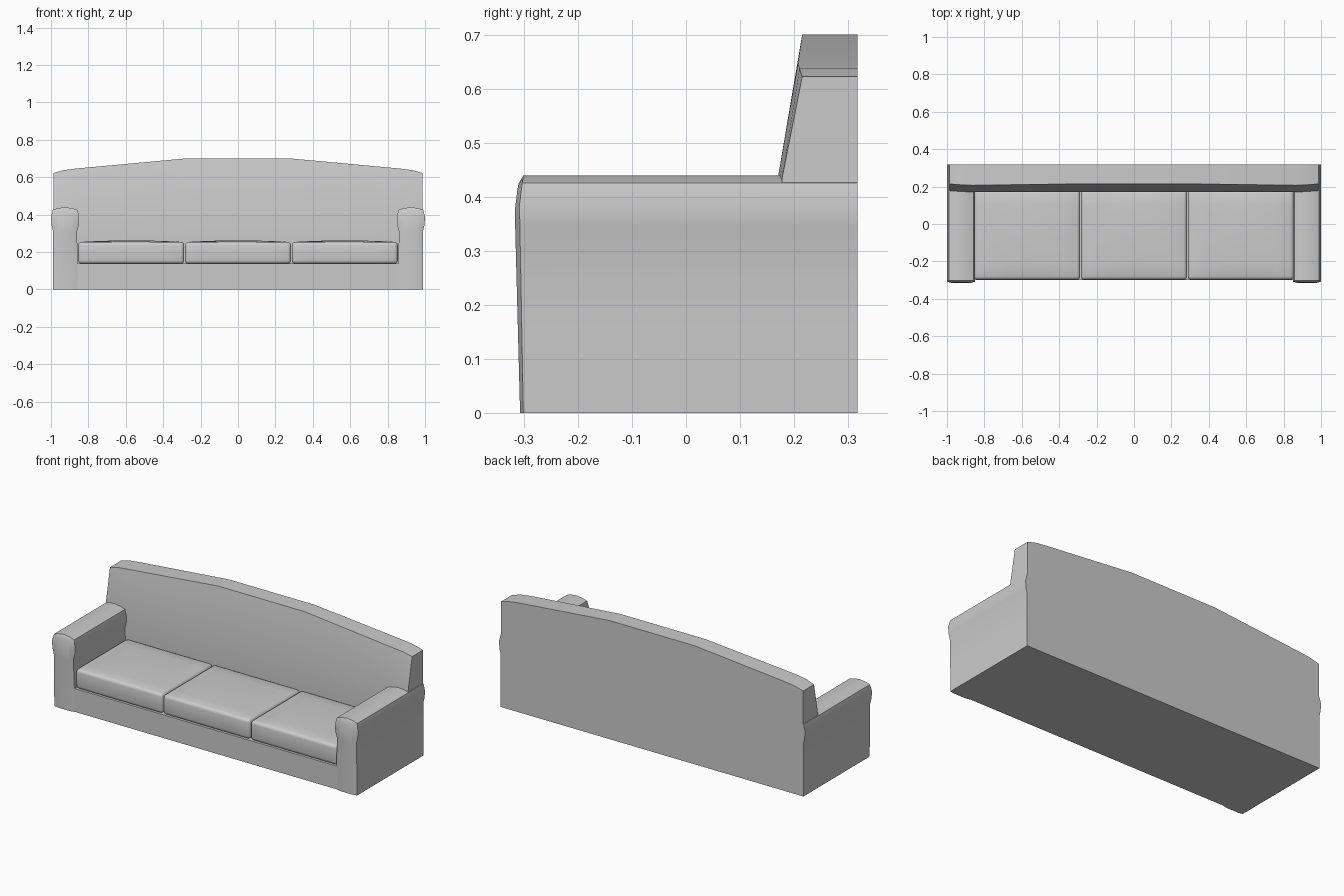
import bpy, bmesh, math

if "Cube" in bpy.data.objects:
    bpy.data.objects.remove(bpy.data.objects["Cube"])

fabric = bpy.data.materials.new("grey fabric")
fabric.diffuse_color = (0.6, 0.6, 0.6, 1)
fabric.use_nodes = True
fabric.node_tree.nodes["Principled BSDF"].inputs["Base Color"].default_value = fabric.diffuse_color


def finish(bm, name, angle):
    bmesh.ops.recalc_face_normals(bm, faces=bm.faces[:])
    mesh = bpy.data.meshes.new(name)
    bm.to_mesh(mesh)
    bm.free()
    ob = bpy.data.objects.new(name, mesh)
    bpy.context.collection.objects.link(ob)
    mesh.materials.append(fabric)
    bpy.ops.object.select_all(action='DESELECT')
    bpy.context.view_layer.objects.active = ob
    ob.select_set(True)
    bpy.ops.object.shade_smooth_by_angle(angle=math.radians(angle))
    return ob


def loft(bm, rings):
    """Skin closed rings of points and cap both ends."""
    vs = [[bm.verts.new(p) for p in r] for r in rings]
    n = len(vs[0])
    for a, b in zip(vs, vs[1:]):
        for i in range(n):
            j = (i + 1) % n
            bm.faces.new((a[i], a[j], b[j], b[i]))
    bm.faces.new(vs[0])
    bm.faces.new(vs[-1])


# Arms: bulged-top profile run front to back, with a softly domed front
ARM = [(0.857, 0), (0.857, 0.15), (0.861, 0.31), (0.851, 0.345), (0.849, 0.385),
       (0.858, 0.425), (0.885, 0.434), (0.925, 0.439), (0.965, 0.434),
       (0.99, 0.425), (1.0, 0.385), (0.997, 0.345), (0.989, 0.31), (0.989, 0.15), (0.989, 0)]


def bulge(z):
    return 0.01 * z / 0.38 if z < 0.386 else 0.01 * max(0, (0.44 - z) / 0.055)


def arm(side, name):
    bm = bmesh.new()
    back = [(side * x, 0.317, z) for x, z in ARM]
    front = [(side * x, -0.301 - bulge(z) * 0.7, z) for x, z in ARM]
    inner = []
    for x, z in ARM:
        zi = z if z < 0.2 else z - 0.06 * (z - 0.2)
        inner.append((side * (0.924 + (x - 0.924) * 0.6), -0.307 - bulge(zi), zi))
    loft(bm, [back, front, inner])
    finish(bm, name, 40)


arm(1, "right_arm")
arm(-1, "left_arm")

# Seat base
bm = bmesh.new()
loft(bm, [[(x, y, z) for x, y in ((-0.88, -0.3), (0.88, -0.3), (0.88, 0.3), (-0.88, 0.3))]
          for z in (0, 0.137)])
finish(bm, "seat_base", 30)

# Backrest: arched top, front face upright behind the cushions then leaning back
half = [(0.987, 0.622, 0.215, 0.178), (0.935, 0.637, 0.21, 0.174), (0.865, 0.646, 0.207, 0.17),
        (0.28, 0.7, 0.215, 0.172)]
columns = [(-x, t, yt, yb) for x, t, yt, yb in half] + half[::-1]
bm = bmesh.new()
loft(bm, [[(x, 0.317, 0), (x, 0.317, top), (x, yt, top), (x, yb, 0.435), (x, 0.177, 0.24), (x, 0.177, 0)]
          for x, top, yt, yb in columns])
finish(bm, "backrest", 35)


# Seat cushions: rounded boxes with a slightly crowned top
def cushion(cx, name):
    bm = bmesh.new()
    w, y0, y1, z0, z1 = 0.2835, -0.298, 0.181, 0.137, 0.253
    bmesh.ops.create_cube(bm, size=1)
    for v in bm.verts:
        v.co = (v.co.x * 2 * w, y0 + (v.co.y + 0.5) * (y1 - y0), z0 + (v.co.z + 0.5) * (z1 - z0))
    bmesh.ops.bevel(bm, geom=bm.edges[:], offset=0.018, segments=3, profile=0.5, affect='EDGES')
    for axis, lo, hi in ((0, -w, w), (1, y0, y1)):
        for k in range(1, 6):
            co, no = [0, 0, 0], [0, 0, 0]
            co[axis] = lo + (hi - lo) * k / 6
            no[axis] = 1
            bmesh.ops.bisect_plane(bm, geom=bm.verts[:] + bm.edges[:] + bm.faces[:],
                                   plane_co=co, plane_no=no)
    for v in bm.verts:
        if v.co.z > z1 - 0.002:
            u = v.co.x / w
            t = (v.co.y - (y0 + y1) / 2) / ((y1 - y0) / 2)
            v.co.z += 0.009 * (1 - u * u) * (1 - t * t)
        v.co.x += cx
    finish(bm, name, 50)


for i, cx in enumerate((-0.571, 0, 0.571)):
    cushion(cx, f"seat_cushion_{i + 1}")
